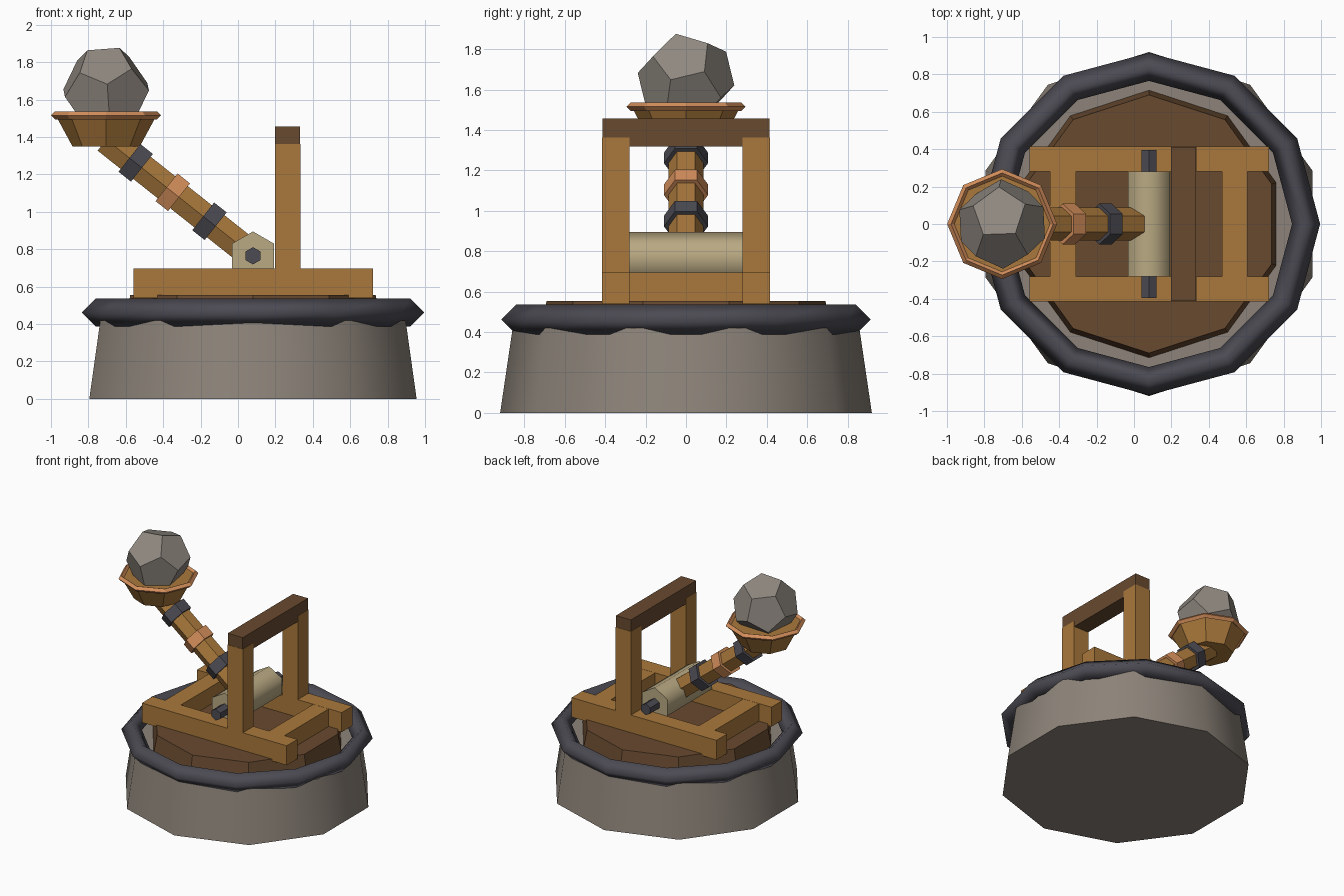
import bpy, bmesh
from math import radians, sin, cos
from mathutils import Matrix, Vector

if "Cube" in bpy.data.objects:
    bpy.data.objects.remove(bpy.data.objects["Cube"])


def material(name, rgb):
    m = bpy.data.materials.new(name)
    m.diffuse_color = [(c / 255) ** 2.2 for c in rgb] + [1]
    m.use_nodes = True
    m.node_tree.nodes["Principled BSDF"].inputs["Base Color"].default_value = m.diffuse_color
    return m


STONE = material("stone", (140, 131, 121))
ROCK = material("rock", (142, 135, 127))
IRON = material("iron", (77, 76, 84))
WOOD = material("wood", (168, 120, 62))
DARK = material("dark_wood", (104, 75, 51))
PALE = material("pale_wood", (184, 168, 130))
COPPER = material("copper", (212, 142, 92))

CX = 0.08                      # centre of the round base
PIVOT = Vector((CX, 0, 0.765))  # arm axle
LEAN = radians(51.6)           # arm angle from vertical
BOWL_X = -0.705


def finish(name, mat, smooth=None):
    ob = bpy.context.object
    ob.name = name
    ob.data.materials.append(mat)
    if smooth:
        bpy.ops.object.shade_smooth_by_angle(angle=radians(smooth))
    return ob


def cone(name, mat, sides, r1, r2, depth, loc, rot=(0, 0, 0), smooth=None):
    bpy.ops.mesh.primitive_cone_add(vertices=sides, radius1=r1, radius2=r2,
                                    depth=depth, location=loc, rotation=rot)
    return finish(name, mat, smooth)


def ring(name, mat, major_n, minor_n, major, minor, loc, smooth=None):
    bpy.ops.mesh.primitive_torus_add(major_segments=major_n, minor_segments=minor_n,
                                     major_radius=major, minor_radius=minor, location=loc)
    return finish(name, mat, smooth)


def box(name, mat, x, y, z):
    bpy.ops.mesh.primitive_cube_add(size=1, location=[sum(a) / 2 for a in (x, y, z)])
    ob = finish(name, mat)
    ob.scale = [a[1] - a[0] for a in (x, y, z)]
    bpy.ops.object.transform_apply(location=False, rotation=False, scale=True)
    return ob


# Round stone base, iron hoop and wooden turntable
cone("stone_base", STONE, 10, 0.92, 0.858, 0.42, (CX, 0, 0.21), smooth=40)
ring("iron_hoop", IRON, 12, 4, 0.84, 0.075, (CX, 0, 0.462), smooth=95)
cone("turntable", DARK, 10, 0.715, 0.69, 0.135, (CX, 0, 0.4875))

# Timber frame: side beams and uprights on both sides
for side, s in (("front", -1), ("back", 1)):
    y = sorted((s * 0.28, s * 0.415))
    box(side + "_side_beam", WOOD, (-0.56, 0.722), y, (0.54, 0.696))
    box(side + "_upright", WOOD, (0.197, 0.333), y, (0.69, 1.364))
box("left_cross_beam", WOOD, (-0.45, -0.31), (-0.282, 0.282), (0.55, 0.695))
box("right_cross_beam", WOOD, (0.47, 0.607), (-0.282, 0.282), (0.55, 0.695))
box("stop_bar", DARK, (0.199, 0.331), (-0.413, 0.413), (1.318, 1.456))

# Pivot drum and axle
cone("pivot_drum", PALE, 6, 0.13, 0.13, 0.56, PIVOT, (radians(90), 0, 0), smooth=65)
cone("axle", IRON, 6, 0.046, 0.046, 0.79, PIVOT, (radians(90), 0, 0))

# Throwing arm with bands
axis = Vector((-sin(LEAN), 0, cos(LEAN)))
cone("throwing_arm", WOOD, 6, 0.087, 0.087, 1.0, PIVOT + axis * 0.5, (0, -LEAN, 0))
for name, mat, d in (("lower_band", IRON, 0.297), ("middle_band", COPPER, 0.547),
                     ("upper_band", IRON, 0.80)):
    cone(name, mat, 6, 0.109, 0.109, 0.085, PIVOT + axis * d, (0, -LEAN, 0))

# Bowl with rim
cone("bowl", WOOD, 8, 0.18, 0.272, 0.17, (BOWL_X, 0, 1.435))
ring("bowl_rim", COPPER, 8, 4, 0.273, 0.021, (BOWL_X, 0, 1.516))

# Boulder: a dodecahedron made as the dual of an icosahedron
ico = bmesh.new()
bmesh.ops.create_icosphere(ico, subdivisions=1, radius=1)
bm = bmesh.new()
for f in ico.faces:
    bm.verts.new(f.calc_center_median().normalized() * 0.241)
ico.free()
bmesh.ops.convex_hull(bm, input=bm.verts[:])
bmesh.ops.dissolve_limit(bm, angle_limit=radians(5), verts=bm.verts[:], edges=bm.edges[:])
turn = (Matrix.Rotation(radians(-5), 4, 'Y') @ Matrix.Rotation(radians(-18), 4, 'X')
        @ Matrix.Rotation(radians(-16), 4, 'Z'))
bmesh.ops.transform(bm, matrix=turn, verts=bm.verts[:])
bmesh.ops.recalc_face_normals(bm, faces=bm.faces[:])
mesh = bpy.data.meshes.new("boulder")
bm.to_mesh(mesh)
bm.free()
mesh.materials.append(ROCK)
boulder = bpy.data.objects.new("boulder", mesh)
boulder.location = (BOWL_X, 0, 1.652)
bpy.context.collection.objects.link(boulder)
